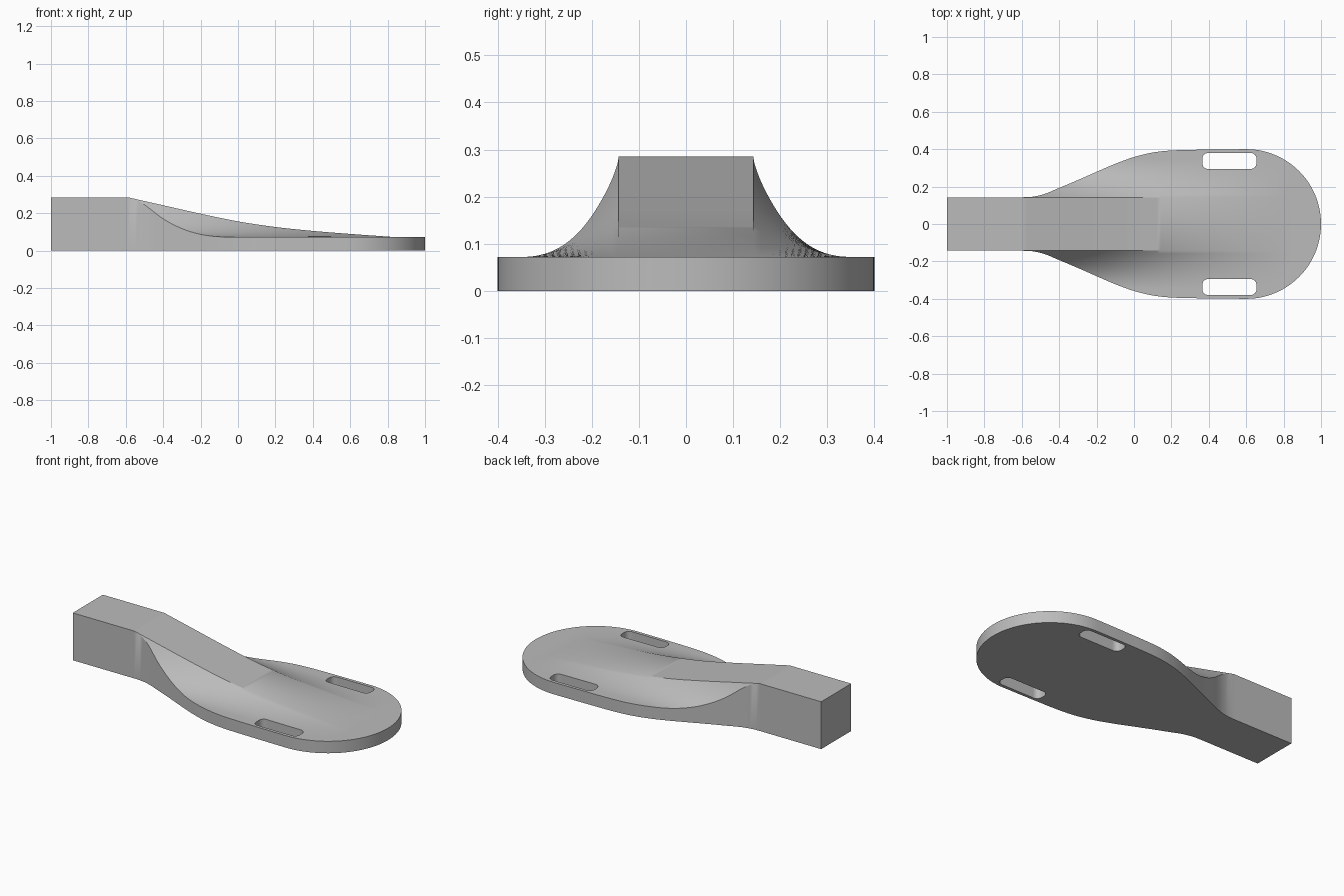
import bpy, bmesh, math

if "Cube" in bpy.data.objects:
    bpy.data.objects.remove(bpy.data.objects["Cube"], do_unlink=True)

grey = bpy.data.materials.new("plain_grey")
grey.use_nodes = True
colour = (0.5, 0.5, 0.5, 1)
grey.diffuse_color = colour
grey.node_tree.nodes["Principled BSDF"].inputs["Base Color"].default_value = colour

PLATE = 0.072      # plate thickness
HALF = 0.143       # half width of handle and ridge
FOOT = 0.35        # where the ridge flank meets the plate
ROUND_X = 0.6      # centre of the rounded end
ROUND_R = 0.4

RIDGE = [(-.59, .285), (-.4, .242), (-.2, .197), (0, .156),
         (.2, .126), (.4, .105), (.6, .089), (.84, PLATE)]
OUTLINE = [(-.59, HALF), (-.54, .146), (-.48, .16), (-.4, .193), (-.3, .235),
           (-.2, .279), (-.1, .322), (0, .358), (.1, .382), (.2, .393),
           (.4, .398), (ROUND_X, ROUND_R)]


def curve(points, x):
    """Smooth curve through the points, held constant beyond the ends."""
    if x <= points[0][0]:
        return points[0][1]
    if x >= points[-1][0]:
        return points[-1][1]

    def slope(i):
        a, b = points[max(i - 1, 0)], points[min(i + 1, len(points) - 1)]
        return (b[1] - a[1]) / (b[0] - a[0])

    i = max(k for k, p in enumerate(points) if p[0] <= x)
    (x0, y0), (x1, y1) = points[i], points[i + 1]
    d = x1 - x0
    t = (x - x0) / d
    return (y0 * (2*t**3 - 3*t*t + 1) + y1 * (3*t*t - 2*t**3)
            + d * (slope(i) * (t**3 - 2*t*t + t) + slope(i + 1) * (t**3 - t*t)))


def half_width(x):
    if x > ROUND_X:
        return math.sqrt(max(0, ROUND_R**2 - (x - ROUND_X)**2))
    return curve(OUTLINE, x)


def section(x):
    """Closed cross-section: flat ridge, hollow flanks, plate rim and underside."""
    w, h = half_width(x), curve(RIDGE, x)
    inner, foot = min(w, HALF), min(w, FOOT)
    ys = [inner + (foot - inner) * k / 14 for k in range(15)] + [w]
    half = [(y, PLATE + (h - PLATE) * (max(0, FOOT - y) / (FOOT - HALF))**2
             if y > HALF else h) for y in ys]
    top = [(-y, z) for y, z in reversed(half)] + half
    return [(x, y, z) for y, z in top + [(w, 0), (-w, 0)]]


def finish(bm, name):
    bmesh.ops.recalc_face_normals(bm, faces=bm.faces)
    mesh = bpy.data.meshes.new(name)
    bm.to_mesh(mesh)
    bm.free()
    mesh.materials.append(grey)
    obj = bpy.data.objects.new(name, mesh)
    bpy.context.collection.objects.link(obj)
    return obj


# Handle and paddle, lofted as one body
N = 60
stations = [-1, -.6] + [-.59 + (ROUND_X + .59) * k / N for k in range(N)]
stations += [ROUND_X + ROUND_R * math.sin(math.pi / 2 * k / 28) for k in range(29)]
bm = bmesh.new()
rings = [[bm.verts.new(p) for p in section(x)] for x in stations]
for a, b in zip(rings, rings[1:]):
    for i in range(len(a)):
        j = (i + 1) % len(a)
        bm.faces.new((a[i], a[j], b[j], b[i]))
bm.faces.new(rings[0])
bmesh.ops.remove_doubles(bm, verts=bm.verts, dist=1e-4)
paddle = finish(bm, "paddle_body")


# Two rounded slots through the plate
def slot_cutter(side):
    cx, cy, lx, ly, r = .51, side * .337, .145, .043, .032
    bm = bmesh.new()
    rim = []
    for q, (sx, sy) in enumerate([(1, 1), (-1, 1), (-1, -1), (1, -1)]):
        for k in range(7):
            a = math.pi / 2 * (q + k / 6)
            rim.append(bm.verts.new((cx + sx * (lx - r) + r * math.cos(a),
                                     cy + sy * (ly - r) + r * math.sin(a), -.1)))
    face = bm.faces.new(rim)
    new = bmesh.ops.extrude_face_region(bm, geom=[face])["geom"]
    bmesh.ops.translate(bm, vec=(0, 0, .4),
                        verts=[v for v in new if isinstance(v, bmesh.types.BMVert)])
    cutter = finish(bm, "slot_cutter")
    cutter.hide_render = True
    return cutter


bpy.context.view_layer.objects.active = paddle
for side in (1, -1):
    cutter = slot_cutter(side)
    cut = paddle.modifiers.new("slot", "BOOLEAN")
    cut.operation = "DIFFERENCE"
    cut.solver = "EXACT"
    cut.object = cutter
    bpy.ops.object.modifier_apply(modifier=cut.name)
    bpy.data.objects.remove(cutter, do_unlink=True)

bpy.ops.object.select_all(action="DESELECT")
paddle.select_set(True)
bpy.ops.object.shade_smooth_by_angle(angle=math.radians(30))
